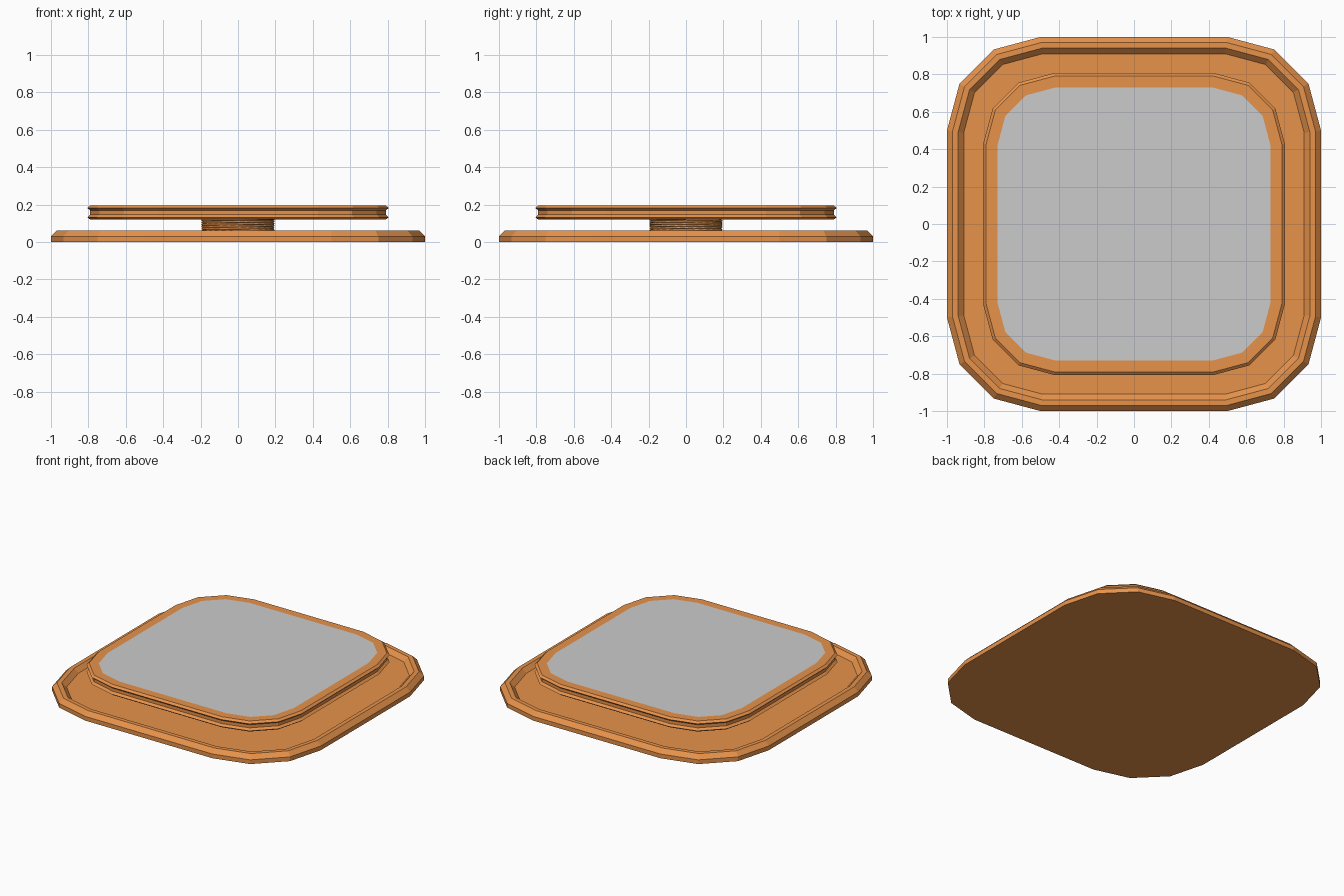
import bpy, bmesh, math

if "Cube" in bpy.data.objects:
    bpy.data.objects.remove(bpy.data.objects["Cube"])

copper = bpy.data.materials.new("copper")
copper.diffuse_color = (0.80, 0.29, 0.07, 1)
copper.use_nodes = True
copper.node_tree.nodes["Principled BSDF"].inputs["Base Color"].default_value = copper.diffuse_color


def rounded_square(half, radius, inset=0.0):
    """Rounded square with three edges per corner, inset parallel to its edges."""
    c = half - radius
    pts = []
    for q in range(4):
        a0 = q * math.pi / 2
        cx = c * (1 if q in (0, 3) else -1)
        cy = c * (1 if q in (0, 1) else -1)
        for k in range(4):
            a = a0 + k * math.pi / 6
            pts.append((cx + radius * math.cos(a), cy + radius * math.sin(a)))
    out = []
    n = len(pts)
    for i, p in enumerate(pts):
        normals = []
        for s, e in ((pts[i - 1], p), (p, pts[(i + 1) % n])):
            dx, dy = e[0] - s[0], e[1] - s[1]
            length = math.hypot(dx, dy)
            normals.append((dy / length, -dx / length))
        mx, my = normals[0][0] + normals[1][0], normals[0][1] + normals[1][1]
        scale = 2 * inset / (mx * mx + my * my)
        out.append((p[0] - mx * scale, p[1] - my * scale))
    return out


def tray(name, half, radius, profile, cap_top=True, material=None):
    """Stack rings given as (inset, z), bottom to top, and cap the ends."""
    bm = bmesh.new()
    rings = [[bm.verts.new((x, y, z)) for x, y in rounded_square(half, radius, d)]
             for d, z in profile]
    for a, b in zip(rings, rings[1:]):
        for i in range(len(a)):
            j = (i + 1) % len(a)
            bm.faces.new((a[i], a[j], b[j], b[i]))
    if len(rings) > 1:
        bm.faces.new(rings[0][::-1])
    if cap_top:
        bm.faces.new(rings[-1])
    mesh = bpy.data.meshes.new(name)
    bm.to_mesh(mesh)
    bm.free()
    obj = bpy.data.objects.new(name, mesh)
    bpy.context.collection.objects.link(obj)
    if material:
        mesh.materials.append(material)
    return obj


# Base tray with bevelled rim and recessed floor
tray("base_tray", 1.0, 0.5,
     [(0, 0), (0, 0.03), (0.03, 0.06), (0.06, 0.06), (0.09, 0.03)],
     material=copper)

# Raised plate with a grooved edge, open where the panel sits
tray("top_plate", 0.806, 0.376,
     [(0.016, 0.12), (0, 0.132), (0.016, 0.146), (0.016, 0.168),
      (0, 0.182), (0.016, 0.195), (0.076, 0.195)],
     cap_top=False, material=copper)

# Grey panel flush with the plate
tray("top_panel", 0.806, 0.376, [(0.076, 0.195)])

# Coil spring joining base and plate
turns, steps, z0, z1 = 8, 24, 0.03, 0.122
curve = bpy.data.curves.new("coil_spring", 'CURVE')
curve.dimensions = '3D'
curve.bevel_depth = 0.006
curve.bevel_resolution = 1
curve.use_fill_caps = True
path = curve.splines.new('POLY')
path.points.add(turns * steps)
for i, p in enumerate(path.points):
    a = 2 * math.pi * i / steps
    z = z0 + (z1 - z0) * i / (turns * steps)
    p.co = (0.189 * math.cos(a), 0.189 * math.sin(a), z, 1)
curve.materials.append(copper)
spring = bpy.data.objects.new("coil_spring", curve)
bpy.context.collection.objects.link(spring)
